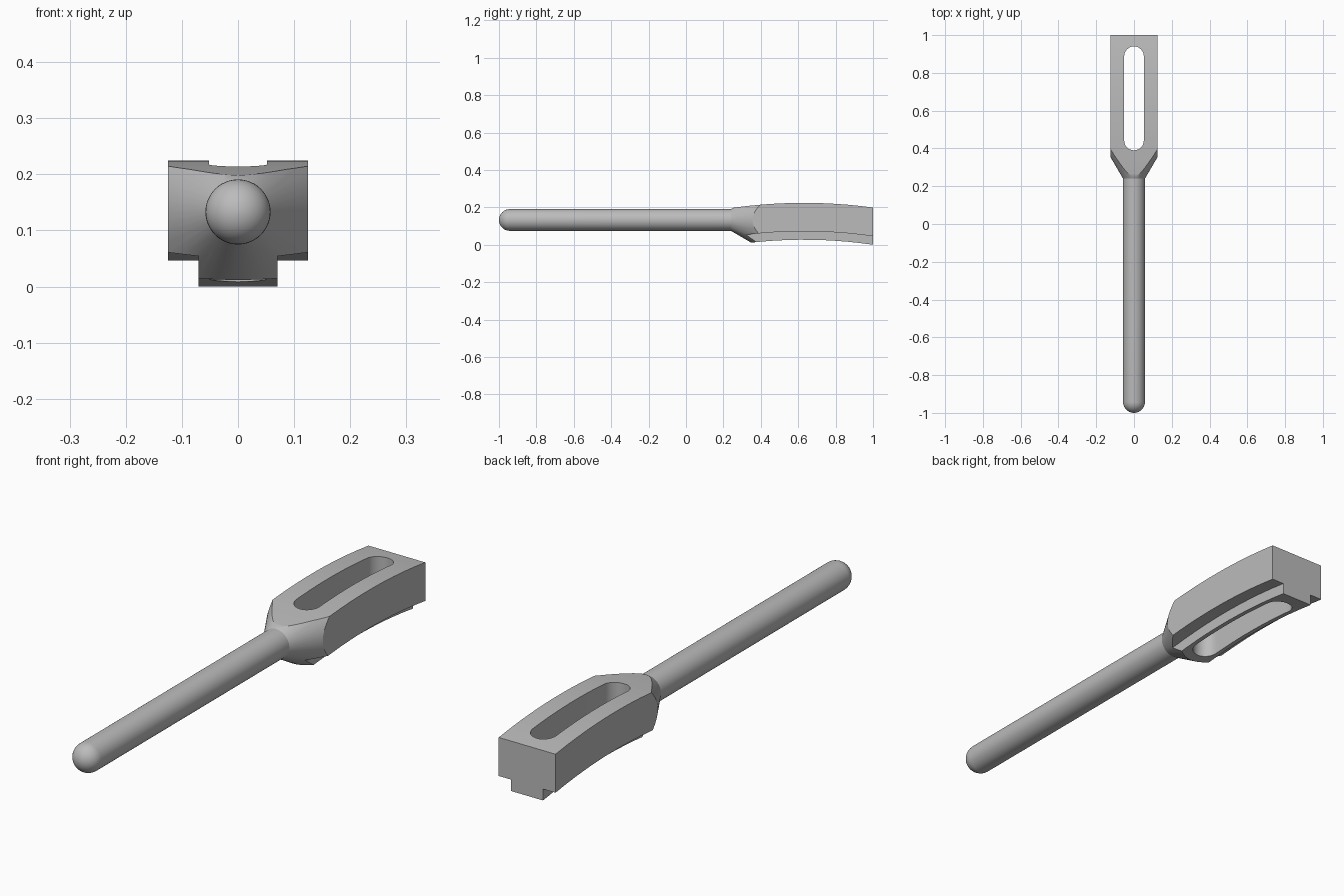
import bpy, bmesh, math

if "Cube" in bpy.data.objects:
    bpy.data.objects.remove(bpy.data.objects["Cube"])

steel = bpy.data.materials.new("grey_steel")
steel.use_nodes = True
grey = (0.5, 0.5, 0.5, 1)
steel.diffuse_color = grey
steel.node_tree.nodes["Principled BSDF"].inputs["Base Color"].default_value = grey

AXIS_Z, ROD_R, NECK_Y = 0.133, 0.058, 0.24
ARC_Y, ARC_Z = 0.63, -2.5255


def make_object(name, bm):
    bmesh.ops.recalc_face_normals(bm, faces=bm.faces)
    mesh = bpy.data.meshes.new(name)
    bm.to_mesh(mesh)
    bm.free()
    mesh.materials.append(steel)
    obj = bpy.data.objects.new(name, mesh)
    bpy.context.collection.objects.link(obj)
    return obj


def loft(name, rings):
    """Skin a list of equal closed rings and cap both ends."""
    bm = bmesh.new()
    loops = [[bm.verts.new(p) for p in ring] for ring in rings]
    for a, b in zip(loops, loops[1:]):
        for i in range(len(a)):
            j = (i + 1) % len(a)
            bm.faces.new((a[i], a[j], b[j], b[i]))
    bm.faces.new(loops[0])
    bm.faces.new(loops[-1])
    return make_object(name, bm)


def circle(y, r, n=48):
    return [(r * math.cos(math.tau * i / n), y, AXIS_Z + r * math.sin(math.tau * i / n))
            for i in range(n)]


def tee_section(y):
    """T-shaped section whose heights follow concentric arcs."""
    outline = [(-0.125, 2.75), (0.125, 2.75), (0.125, 2.598), (0.07, 2.598),
               (0.07, 2.553), (-0.07, 2.553), (-0.07, 2.598), (-0.125, 2.598)]
    return [(x, y, ARC_Z + math.sqrt(r * r - (y - ARC_Y) ** 2)) for x, r in outline]


def slot_outline(z, r=0.052, y0=0.39, y1=0.94, n=16):
    front = [(r * math.cos(a), y0 + r + r * math.sin(a), z)
             for a in (math.pi + math.pi * i / n for i in range(n + 1))]
    back = [(r * math.cos(a), y1 - r + r * math.sin(a), z)
            for a in (math.pi * i / n for i in range(n + 1))]
    return front + back


def boolean(obj, cutter, operation):
    mod = obj.modifiers.new(operation.lower(), 'BOOLEAN')
    mod.operation, mod.solver, mod.object = operation, 'EXACT', cutter
    bpy.context.view_layer.objects.active = obj
    bpy.ops.object.modifier_apply(modifier=mod.name)
    bpy.data.objects.remove(cutter)


# Curved head, tapered to the neck by a cone and pierced by a slot
steps = 12
head = loft("slotted_head", [tee_section(NECK_Y - 0.04 + (1.04 - NECK_Y) * i / steps)
                             for i in range(steps + 1)])
cone = loft("neck_cone", [circle(NECK_Y, ROD_R), circle(1.1, ROD_R + 0.583 * 0.86)])
boolean(head, cone, 'INTERSECT')
boolean(head, loft("slot_cutter", [slot_outline(-0.2), slot_outline(0.5)]), 'DIFFERENCE')

# Round handle with a domed tip
dome = [math.pi / 2 * i / 10 for i in range(1, 11)]
tip = [circle(-1 + ROD_R * (1 - math.cos(a)), ROD_R * math.sin(a)) for a in dome]
rod = loft("round_handle", [circle(-1, 0.001)] + tip + [circle(NECK_Y + 0.01, ROD_R)])

for obj in (head, rod):
    bpy.ops.object.select_all(action='DESELECT')
    obj.select_set(True)
    bpy.context.view_layer.objects.active = obj
    bpy.ops.object.shade_smooth_by_angle(angle=math.radians(25))
